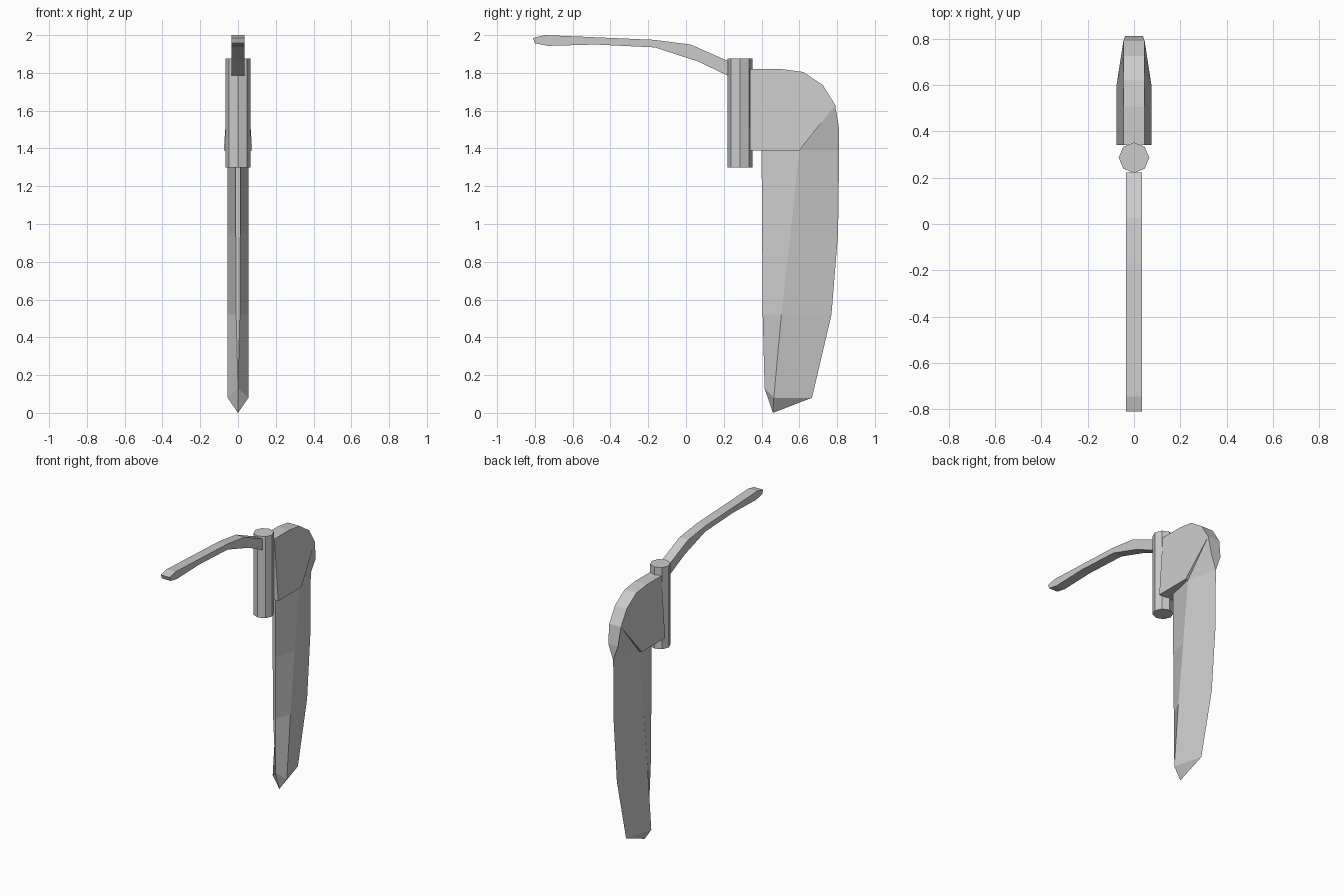
import bpy, bmesh, math

if "Cube" in bpy.data.objects:
    bpy.data.objects.remove(bpy.data.objects["Cube"])


def make(name, verts, faces):
    """Mesh object with consistent outward normals and flat faces."""
    me = bpy.data.meshes.new(name)
    me.from_pydata(verts, [], faces)
    bm = bmesh.new()
    bm.from_mesh(me)
    bmesh.ops.remove_doubles(bm, verts=bm.verts, dist=0.0005)
    bmesh.ops.recalc_face_normals(bm, faces=bm.faces)
    bm.to_mesh(me)
    bm.free()
    ob = bpy.data.objects.new(name, me)
    bpy.context.collection.objects.link(ob)
    return ob


def slab(name, profile):
    """Side outline of (y, z, half width) closed between its two mirrored copies."""
    n = len(profile)
    verts = [(s * w, y, z) for s in (1, -1) for y, z, w in profile]
    faces = [tuple(range(n)), tuple(range(2 * n - 1, n - 1, -1))]
    faces += [(i, (i + 1) % n, n + (i + 1) % n, n + i) for i in range(n)]
    return make(name, verts, faces)


# Tiller: curved bar of constant width
W = 0.034
slab("tiller", [(y, z, W) for y, z in [
    (-0.81, 1.985), (-0.745, 2.0), (-0.17, 1.975), (0.025, 1.95), (0.222, 1.863),
    (0.222, 1.785), (0.065, 1.86), (-0.165, 1.935), (-0.48, 1.95),
    (-0.73, 1.943), (-0.80, 1.957)]])

# Pivot post: octagonal cylinder
bpy.ops.mesh.primitive_cylinder_add(vertices=8, radius=0.066, depth=0.575,
                                    location=(0, 0.286, 1.5875))
bpy.context.object.name = "pivot_post"

# Rudder head: rounded cheek block, wider along the lower edge
T, B = 0.046, 0.075
slab("rudder_head", [(0.34, 1.39, B), (0.60, 1.39, B), (0.79, 1.63, T),
                     (0.725, 1.735, T), (0.62, 1.805, T), (0.505, 1.82, T),
                     (0.34, 1.82, T)])

# Blade: one half as named points, mirrored across x
R = 0.055
pts = {
    "lead0": (0.012, 0.40, 1.39), "ridge0": (R, 0.60, 1.39), "trail0": (0, 0.811, 1.39),
    "lead1": (0.012, 0.403, 0.95), "ridge1": (R, 0.553, 0.95), "trail1": (0, 0.805, 0.95),
    "lead2": (0.010, 0.406, 0.52), "ridge2": (R, 0.505, 0.52), "trail2": (0, 0.77, 0.52),
    "lead3": (0, 0.416, 0.13), "ridge3": (R, 0.465, 0.08), "trail3": (0, 0.667, 0.08),
    "tip": (0, 0.46, 0.0), "crown": (T, 0.79, 1.63), "heel": (0.038, 0.811, 1.50),
}
names = list(pts)
half = [("ridge0", "crown", "heel", "trail0"),
        ("lead3", "ridge3", "tip"), ("ridge3", "trail3", "tip")]
for i in range(3):
    j = i + 1
    half += [(f"lead{i}", f"ridge{i}", f"ridge{j}", f"lead{j}"),
             (f"ridge{i}", f"trail{i}", f"trail{j}", f"ridge{j}")]
n = len(names)
verts = [pts[k] for k in names] + [(-pts[k][0],) + pts[k][1:] for k in names]
faces = []
for f in half:
    idx = [names.index(k) for k in f]
    faces += [idx, [i + n for i in reversed(idx)]]
# faces bridging the two halves: leading strip, top and trailing upper edge
for a, b in [("lead0", "lead1"), ("lead1", "lead2"), ("lead0", "ridge0"),
             ("ridge0", "crown"), ("crown", "heel")]:
    a, b = names.index(a), names.index(b)
    faces.append([a, b, b + n, a + n])
l2, l3 = names.index("lead2"), names.index("lead3")
faces.append([l2, l2 + n, l3])
h, t = names.index("heel"), names.index("trail0")
faces.append([h, h + n, t])
make("rudder_blade", verts, faces)
